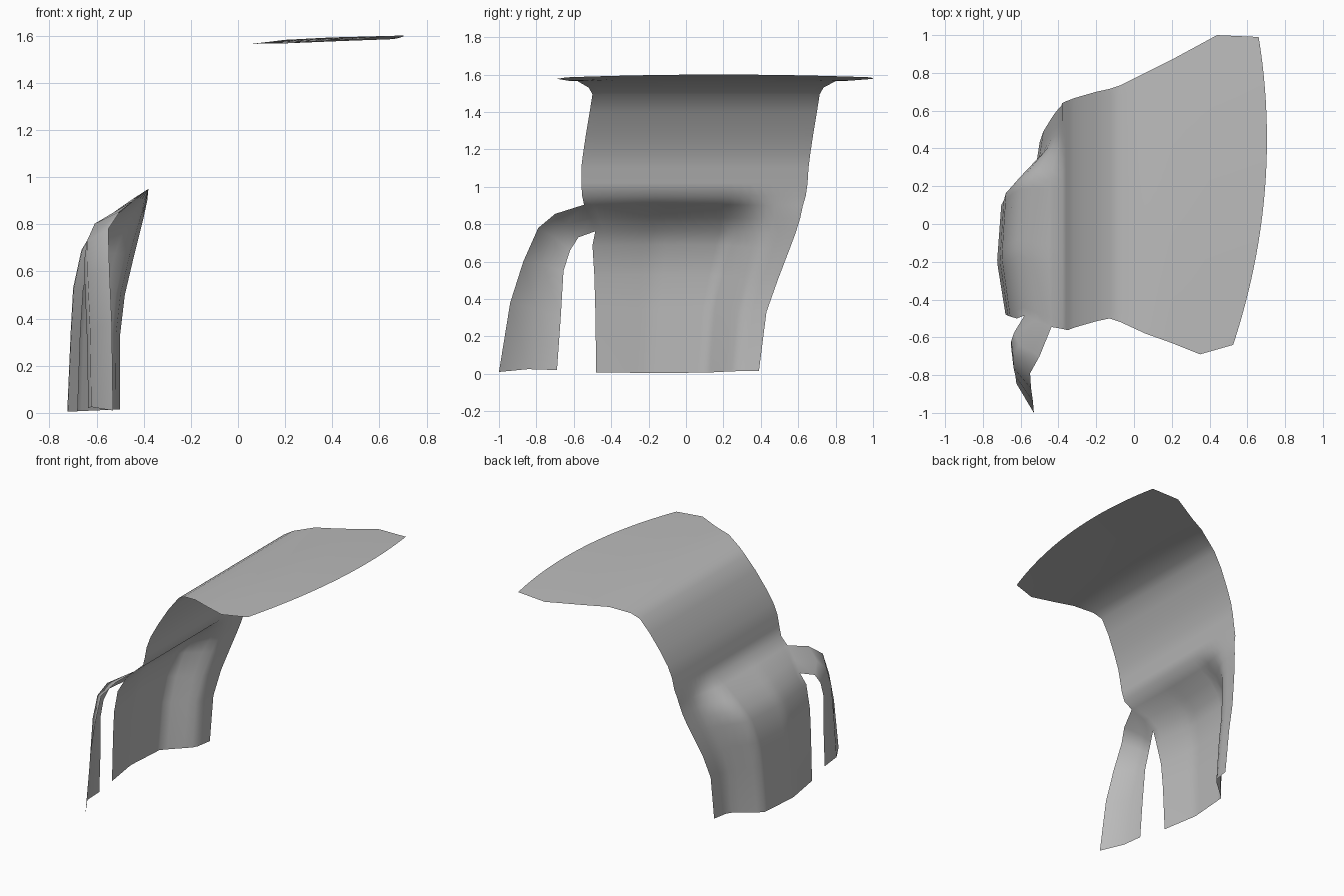
import bpy
import bmesh
from mathutils import Vector

COLUMNS = 24

cube = bpy.data.objects.get("Cube")
if cube:
    bpy.data.objects.remove(cube, do_unlink=True)


def cloth_material():
    mat = bpy.data.materials.new("plain grey cloth")
    colour = (0.5, 0.5, 0.5, 1.0)
    mat.use_nodes = True
    mat.diffuse_color = colour
    shader = next(n for n in mat.node_tree.nodes if n.type == 'BSDF_PRINCIPLED')
    shader.inputs["Base Color"].default_value = colour
    shader.inputs["Roughness"].default_value = 0.8
    return mat


def lerp(a, b, t):
    return a + (b - a) * t


def piecewise(knots, t):
    """Linear interpolation through (position, value) knots."""
    for (t0, v0), (t1, v1) in zip(knots, knots[1:]):
        if t <= t1:
            return lerp(v0, v1, (t - t0) / (t1 - t0))
    return knots[-1][1]


def add_row(bm, point_at):
    """One row of vertices running from the front edge to the back edge."""
    return [bm.verts.new(point_at(i / COLUMNS)) for i in range(COLUMNS + 1)]


def bridge(bm, rows):
    """Fill quads between neighbouring rows."""
    for upper, lower in zip(rows, rows[1:]):
        for i in range(len(upper) - 1):
            bm.faces.new((upper[i], upper[i + 1], lower[i + 1], lower[i]))


# Flat top and the slope below it: front x, back x, height, front y, back y
top_rows = [
    (0.525, 0.66, 1.60, -0.64, 0.99),
    (0.35, 0.44, 1.592, -0.69, 1.0),
    (0.20, 0.20, 1.582, -0.63, 0.87),
    (0.06, 0.06, 1.565, -0.58, 0.80),
    (-0.07, -0.07, 1.53, -0.52, 0.735),
    (-0.13, -0.13, 1.495, -0.50, 0.715),
    (-0.20, -0.20, 1.40, -0.515, 0.70),
    (-0.27, -0.27, 1.28, -0.535, 0.68),
    (-0.32, -0.32, 1.18, -0.55, 0.665),
    (-0.345, -0.345, 1.10, -0.56, 0.655),
    (-0.36, -0.36, 1.02, -0.56, 0.65),
]

# Hanging panel: back x, back z, back y, bulge x, bulge z, front y
panel_rows = [
    (-0.38, 0.95, 0.64, -0.38, 0.95, -0.555),
    (-0.385, 0.90, 0.625, -0.45, 0.905, -0.545),
    (-0.40, 0.83, 0.61, -0.55, 0.835, -0.51),
    (-0.42, 0.75, 0.585, -0.62, 0.765, -0.485),
    (-0.44, 0.67, 0.555, -0.665, 0.69, -0.50),
    (-0.48, 0.50, 0.49, -0.70, 0.53, -0.49),
    (-0.50, 0.33, 0.43, -0.71, 0.35, -0.485),
    (-0.50, 0.015, 0.39, -0.725, 0.005, -0.48),
]

# How far the panel is pushed out, from the front edge to the back edge
bulge = [(0, 0.8), (0.32, 1), (0.67, 0.9), (0.85, 0.1), (1, 0)]

# Front strip: outer edge and inner edge of each cross-section
strip_rows = [
    ((-0.50, -0.70, 0.855), (-0.635, -0.575, 0.73)),
    ((-0.55, -0.79, 0.78), (-0.65, -0.62, 0.66)),
    ((-0.545, -0.87, 0.60), (-0.65, -0.655, 0.55)),
    ((-0.535, -0.94, 0.38), (-0.64, -0.67, 0.30)),
    ((-0.53, -1.0, 0.01), (-0.635, -0.69, 0.02)),
]

bm = bmesh.new()

# Top sheet, with a bowed far edge and slightly drooping sides
rows = []
for index, (xf, xb, z, yf, yb) in enumerate(top_rows):
    bow = 0.1 if index == 0 else 0
    droop = 0.015 if index < 3 else 0

    def top_point(t):
        arch = 4 * t * (1 - t)
        return (lerp(xf, xb, t) + bow * arch, lerp(yf, yb, t),
                z - droop * (1 - arch))

    rows.append(add_row(bm, top_point))

# Hanging panel
front_edge = []
for xb, zb, yb, xo, zo, yf in panel_rows:

    def panel_point(t):
        push = piecewise(bulge, t)
        return (lerp(xb, xo, push), lerp(yf, yb, t), lerp(zb, zo, push))

    rows.append(add_row(bm, panel_point))
    front_edge.append(rows[-1][0])
bridge(bm, rows)

# Front strip, joined to the panel edge at the shoulder
strip = [front_edge[1:4]]
for outer, inner in strip_rows:
    outer, inner = Vector(outer), Vector(inner)
    middle = (outer + inner) / 2 + Vector((-0.04, 0, 0.01))
    strip.append([bm.verts.new(p) for p in (outer, middle, inner)])
bridge(bm, strip)

bmesh.ops.recalc_face_normals(bm, faces=bm.faces)
bm.normal_update()
if max(bm.faces, key=lambda f: f.calc_center_median().z).normal.z < 0:
    bmesh.ops.reverse_faces(bm, faces=bm.faces)
for face in bm.faces:
    face.smooth = True

mesh = bpy.data.meshes.new("draped_cloth")
bm.to_mesh(mesh)
bm.free()
mesh.materials.append(cloth_material())
cloth = bpy.data.objects.new("draped_cloth", mesh)
bpy.context.collection.objects.link(cloth)
